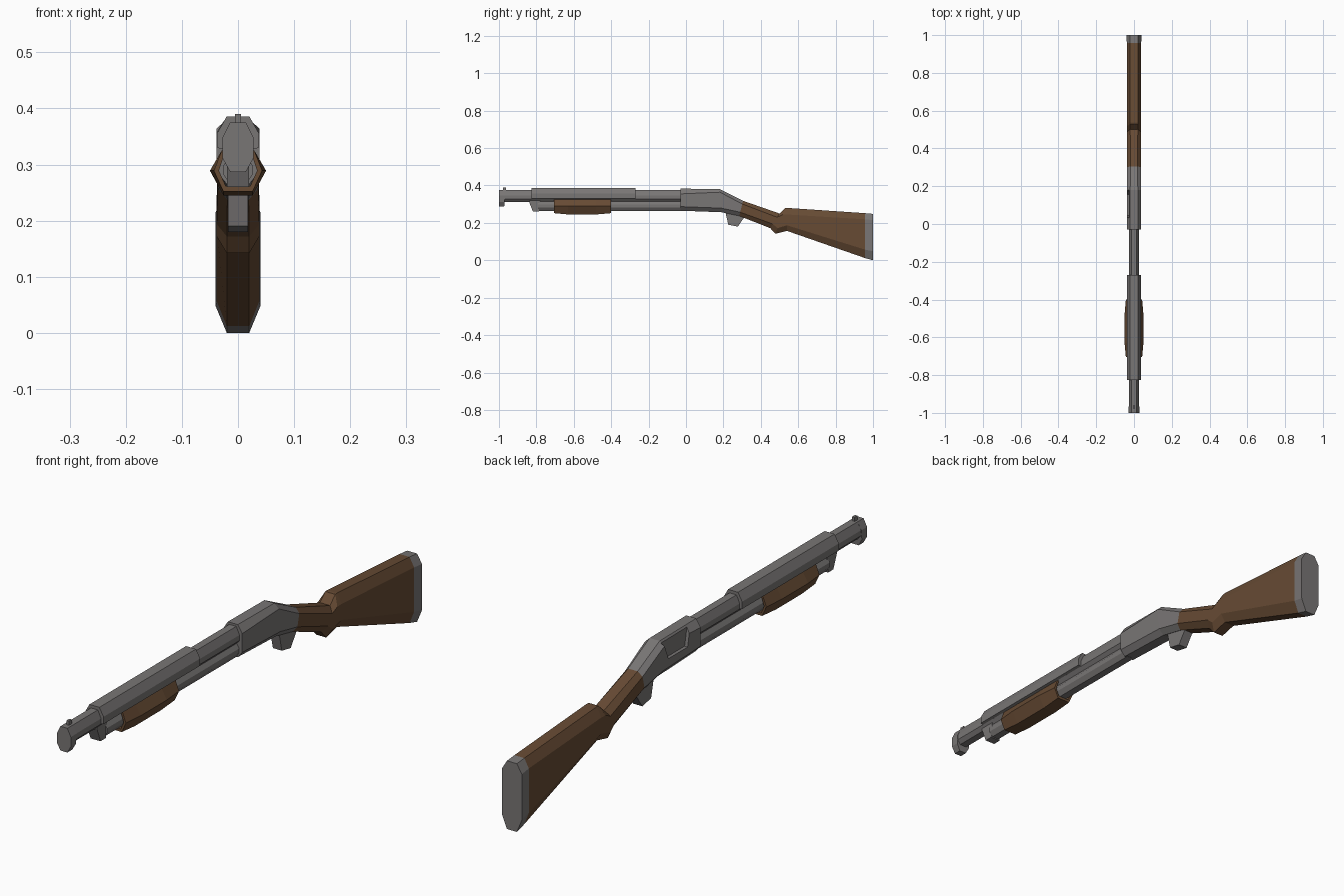
import bpy, bmesh

cube = bpy.data.objects.get("Cube")
if cube:
    bpy.data.objects.remove(cube, do_unlink=True)


def material(name, rgb):
    m = bpy.data.materials.new(name)
    m.use_nodes = True
    m.diffuse_color = (*rgb, 1)
    bsdf = next(n for n in m.node_tree.nodes if n.type == 'BSDF_PRINCIPLED')
    bsdf.inputs["Base Color"].default_value = (*rgb, 1)
    return m


STEEL = material("gunmetal grey", (0.19, 0.18, 0.178))
WOOD = material("walnut brown", (0.135, 0.07, 0.034))


def loft(name, rings, mat, closed=True):
    """Skin a list of equal-length point rings and cap the ends."""
    bm = bmesh.new()
    loops = [[bm.verts.new(p) for p in ring] for ring in rings]
    n = len(loops[0])
    for a, b in zip(loops, loops[1:]):
        for i in range(n):
            j = (i + 1) % n
            bm.faces.new((a[i], a[j], b[j], b[i]))
    bm.faces.new(loops[0])
    bm.faces.new(loops[-1])
    bmesh.ops.recalc_face_normals(bm, faces=bm.faces)
    mesh = bpy.data.meshes.new(name)
    bm.to_mesh(mesh)
    bm.free()
    mesh.materials.append(mat)
    ob = bpy.data.objects.new(name, mesh)
    bpy.context.collection.objects.link(ob)
    return ob


def octagon(yb, yt, zb, zt, w, flat, cb, ct):
    """Chamfered section, leaning from yb at the bottom to yt at the top."""
    half = [(flat, zb), (w, zb + cb), (w, zt - ct), (flat, zt)]
    outline = half + [(-x, z) for x, z in reversed(half)]
    return [(x, yb + (yt - yb) * (z - zb) / (zt - zb), z) for x, z in outline]


def bar(name, y0, y1, zb, zt, w, flat, cb, ct, mat=STEEL):
    return loft(name, [octagon(y, y, zb, zt, w, flat, cb, ct) for y in (y0, y1)], mat)


def plate(name, profile, w, mat=STEEL):
    """Side profile (y, z) extruded across x."""
    return loft(name, [[(x, y, z) for y, z in profile] for x in (-w, w)], mat)


# Barrel, muzzle and heat shield
bar("barrel", -0.98, -0.02, 0.312, 0.375, 0.027, 0.014, 0.015, 0.028)
loft("muzzle", [octagon(-1, -1, 0.287, 0.375, 0.028, 0.014, 0.025, 0.028),
                octagon(-0.972, -0.965, 0.287, 0.375, 0.028, 0.014, 0.025, 0.028)], STEEL)
bar("heat_shield", -0.825, -0.27, 0.325, 0.386, 0.037, 0.02, 0.005, 0.03)
plate("front_sight", [(-0.978, 0.37), (-0.978, 0.39), (-0.962, 0.39), (-0.962, 0.37)], 0.005)

# Magazine tube and its support
bar("magazine_tube", -0.79, -0.02, 0.264, 0.316, 0.026, 0.014, 0.018, 0.018)
plate("magazine_lug", [(-0.838, 0.33), (-0.838, 0.31), (-0.818, 0.26),
                       (-0.787, 0.26), (-0.78, 0.33)], 0.02)

# Pump grip: an open trough around the tube
grip = []
for y, grow in ((-0.705, 0), (-0.63, 0.007), (-0.48, 0.007), (-0.40, 0)):
    outer = [(0.029, 0.325), (0.043 + grow, 0.289), (0.026, 0.252 - grow)]
    inner = [(0.022, 0.262), (0.034, 0.289), (0.022, 0.325)]
    right = [(-x, z) for x, z in reversed(outer)]
    right_in = [(-x, z) for x, z in reversed(inner)]
    grip.append([(x, y, z) for x, z in outer + right + right_in + inner])
loft("pump_grip", grip, WOOD)

# Receiver with ejection port
receiver = loft("receiver", [
    octagon(-0.03, -0.03, 0.265, 0.383, 0.038, 0.02, 0.022, 0.028),
    octagon(0.19, 0.18, 0.257, 0.381, 0.038, 0.02, 0.022, 0.017),
    octagon(0.285, 0.305, 0.237, 0.318, 0.036, 0.019, 0.02, 0.017)], STEEL)
cutter = loft("port_cutter", [
    [(x, 0.03, 0.385), (x, 0.185, 0.385), (x, 0.155, 0.312), (x, 0.045, 0.312)]
    for x in (-0.06, -0.026)], STEEL)
cutter.hide_render = True
cutter.hide_viewport = True
cut = receiver.modifiers.new("ejection_port", 'BOOLEAN')
cut.operation = 'DIFFERENCE'
cut.solver = 'EXACT'
cut.object = cutter

plate("trigger_guard", [(0.208, 0.27), (0.226, 0.19), (0.277, 0.18),
                        (0.313, 0.232), (0.28, 0.27)], 0.018)

# Stock and butt pad
butt = octagon(0.957, 0.957, 0.012, 0.252, 0.038, 0.02, 0.045, 0.033)
loft("stock", [
    octagon(0.285, 0.305, 0.237, 0.318, 0.036, 0.019, 0.02, 0.017),
    octagon(0.45, 0.50, 0.172, 0.25, 0.038, 0.02, 0.022, 0.02),
    octagon(0.478, 0.53, 0.142, 0.279, 0.038, 0.02, 0.03, 0.035),
    octagon(0.54, 0.54, 0.157, 0.28, 0.038, 0.02, 0.03, 0.035),
    butt], WOOD)
loft("butt_pad", [butt, octagon(1, 1, 0, 0.248, 0.04, 0.02, 0.048, 0.033)], STEEL)
